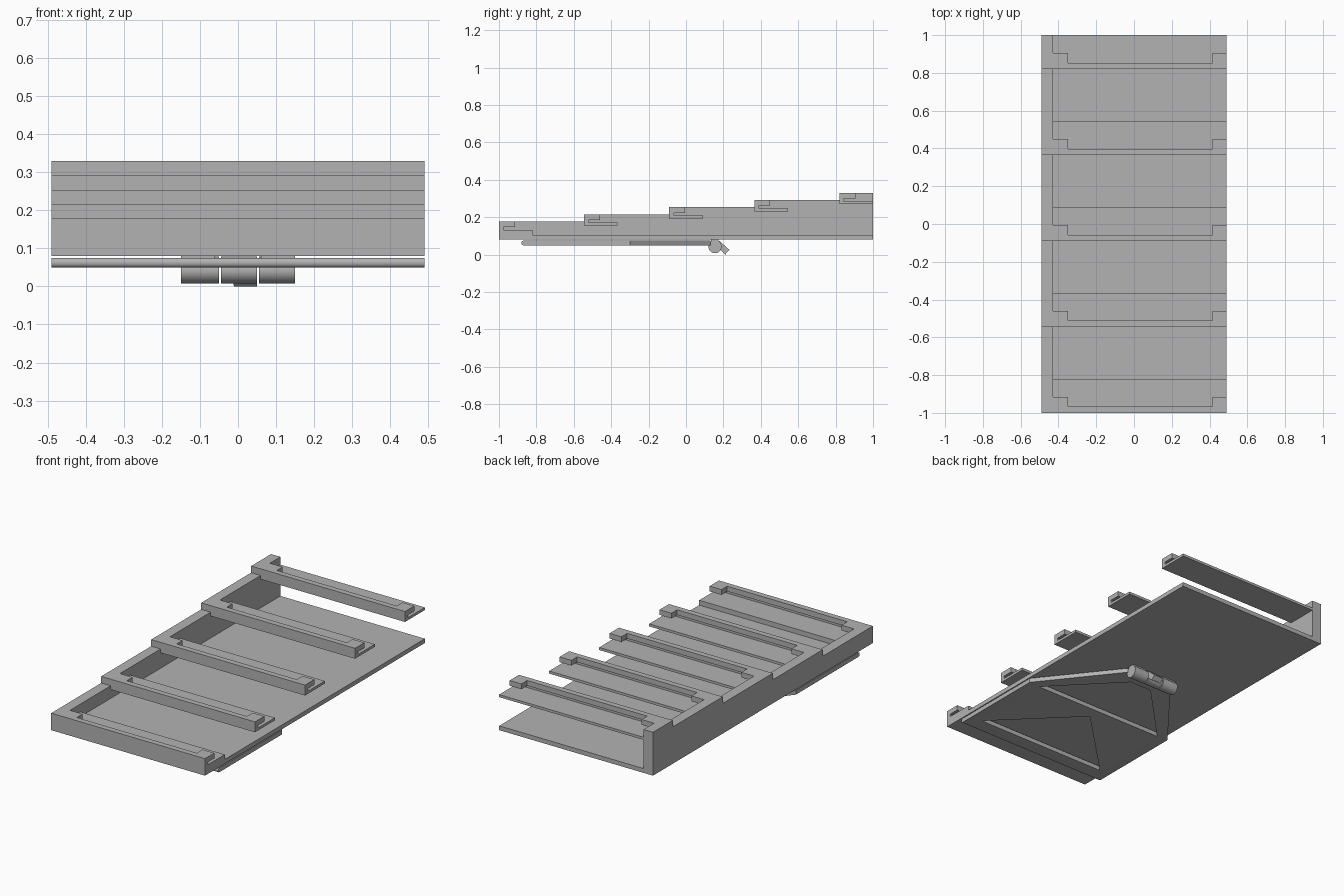
import bpy, bmesh, math
from mathutils import Vector

if "Cube" in bpy.data.objects:
    bpy.data.objects.remove(bpy.data.objects["Cube"])

grey = bpy.data.materials.new("plain_grey")
grey.diffuse_color = (0.45, 0.45, 0.45, 1)
grey.use_nodes = True
grey.node_tree.nodes["Principled BSDF"].inputs["Base Color"].default_value = grey.diffuse_color


def finish(name, bm):
    bmesh.ops.recalc_face_normals(bm, faces=bm.faces)
    me = bpy.data.meshes.new(name)
    bm.to_mesh(me)
    bm.free()
    me.materials.append(grey)
    ob = bpy.data.objects.new(name, me)
    bpy.context.collection.objects.link(ob)
    return ob


def add_prism(bm, pts, a, b, axis="x"):
    """Extrude a closed outline from a to b: (y, z) points along x, (x, y) along z."""
    def place(p, d):
        return (d, p[0], p[1]) if axis == "x" else (p[0], p[1], d)
    face = bm.faces.new([bm.verts.new(place(p, a)) for p in pts])
    ext = bmesh.ops.extrude_face_region(bm, geom=[face])["geom"]
    move = Vector(place((0, 0), b - a))
    bmesh.ops.translate(bm, vec=move,
                        verts=[v for v in ext if isinstance(v, bmesh.types.BMVert)])


def prism(name, pts, a, b, axis="x"):
    bm = bmesh.new()
    add_prism(bm, pts, a, b, axis)
    return finish(name, bm)


def rect(y0, y1, z0, z1):
    return [(y0, z0), (y1, z0), (y1, z1), (y0, z1)]


W, ROWS, PITCH = 0.49, 5, 0.455
fronts = [-1 + PITCH * i for i in range(ROWS)]
tops = [0.178 + 0.038 * i for i in range(ROWS)]

# Base plate
prism("base_plate", rect(-0.82, 1, 0.08, 0.105), -W, W)

# Stepped side wall
steps = [(1, 0.08), (-1, 0.08)]
for i in range(ROWS):
    end = fronts[i + 1] if i < ROWS - 1 else 1
    steps += [(fronts[i], tops[i]), (end, tops[i])]
prism("side_wall", steps, -W, -0.43)

# Slotted holder bars; the first one is solid down to the base
for i, (y, t) in enumerate(zip(fronts, tops)):
    low = 0.08 if i == 0 else t - 0.06
    outline = [(y, low), (y + 0.18, low), (y + 0.18, t - 0.045), (y + 0.025, t - 0.045),
               (y + 0.025, t - 0.03), (y + 0.033, t - 0.03), (y + 0.033, t), (y, t)]
    bm = bmesh.new()
    add_prism(bm, outline, -0.43, W)
    for x0, x1 in ((-0.43, -0.35), (0.415, W)):
        add_prism(bm, rect(y + 0.033, y + 0.085, t - 0.03, t), x0, x1)
    finish(f"holder_bar_{i + 1}", bm)

# Folding stand with rounded front edge
bm = bmesh.new()
add_prism(bm, [(-W, -0.88), (W, -0.88), (W, -0.3), (0.15, 0.13), (-0.15, 0.13), (-W, -0.3)],
          0.05, 0.075, "z")
edge = [e for e in bm.edges if all(v.co.y < -0.87 for v in e.verts)
        and abs(e.verts[0].co.z - e.verts[1].co.z) < 0.001]
bmesh.ops.bevel(bm, geom=edge, offset=0.011, segments=4, profile=0.5, affect="EDGES")
stand = finish("folding_stand", bm)

# Openings through the stand
openings = {"triangle": [(-0.42, -0.79), (0.42, -0.79), (0, -0.375)],
            "trapezoid": [(-0.42, -0.305), (0.42, -0.305), (0.07, 0.055), (-0.07, 0.055)]}
bpy.context.view_layer.objects.active = stand
for name, pts in openings.items():
    cutter = prism(name + "_cutter", pts, 0.0, 0.12, "z")
    mod = stand.modifiers.new(name, "BOOLEAN")
    mod.operation, mod.solver, mod.object = "DIFFERENCE", "EXACT", cutter
    bpy.ops.object.modifier_apply(modifier=name)
    bpy.data.objects.remove(cutter)

# Hinge knuckles
HY, HZ, R = 0.155, 0.043, 0.035
circle = [(HY + R * math.cos(k * math.tau / 40), HZ + R * math.sin(k * math.tau / 40))
          for k in range(40)]
hinge = [prism(f"hinge_knuckle_{n}", circle, a, b)
         for n, (a, b) in enumerate(((-0.15, -0.05), (-0.045, 0.05), (0.055, 0.15)), 1)]

# Hinge mounts up to the base
for n, s in enumerate((-1, 1), 1):
    a, b = sorted((s * 0.06, s * 0.15))
    prism(f"hinge_mount_{n}", rect(HY - 0.02, HY + 0.02, 0.06, 0.08), a, b)

# Slanted hinge tab
prism("hinge_tab", [(0.165, 0.045), (0.21, 0.002), (0.232, 0.026), (0.178, 0.074)],
      -0.012, 0.05)
prism("hinge_tab_toe", [(0.17, 0.04), (0.212, 0.0), (0.215, 0.003), (0.172, 0.045)],
      -0.01, 0.05)

# Smooth the rounded parts
for ob in hinge + [stand]:
    bpy.ops.object.select_all(action="DESELECT")
    ob.select_set(True)
    bpy.context.view_layer.objects.active = ob
    bpy.ops.object.shade_smooth_by_angle(angle=math.radians(30))
